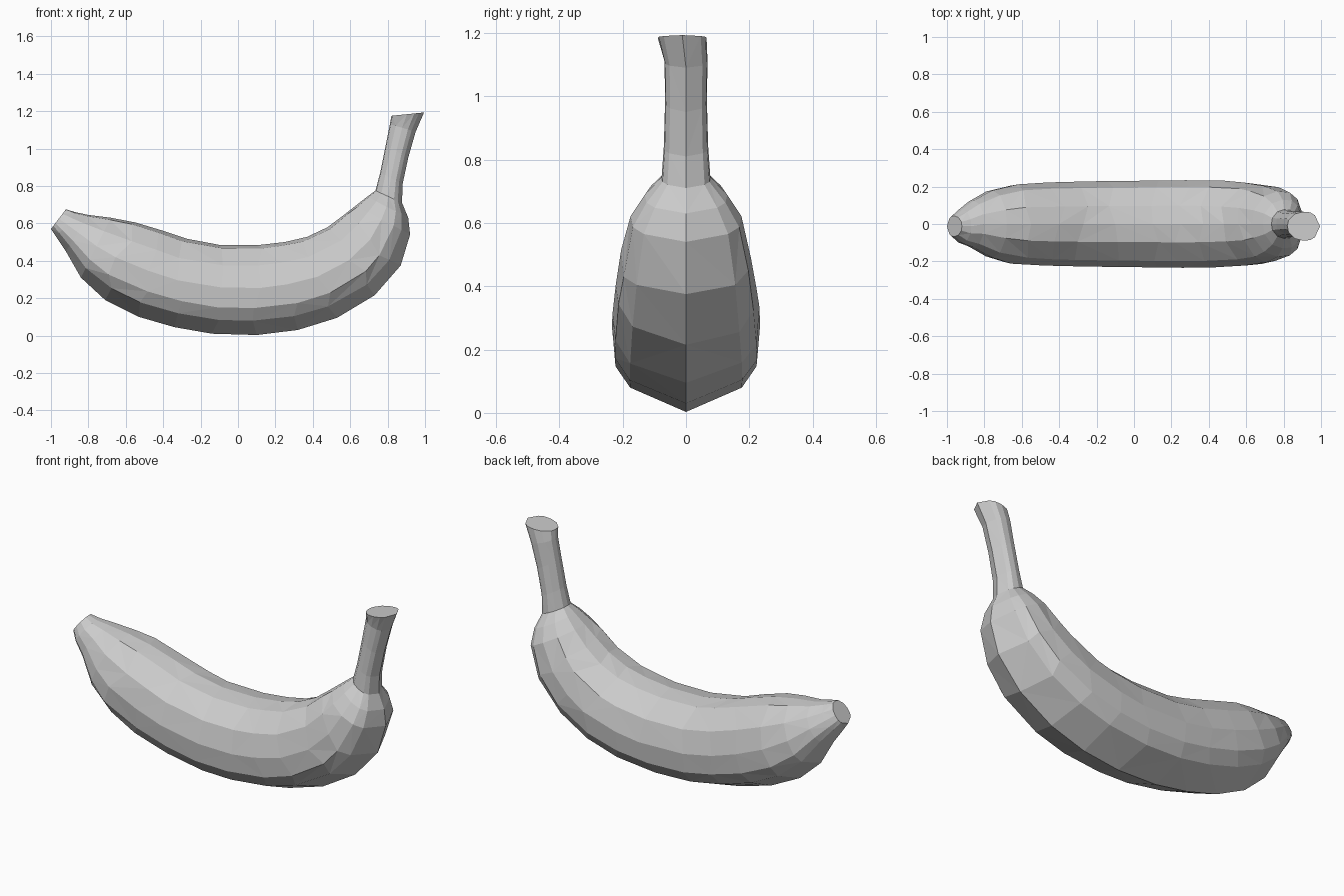
import bpy, bmesh, random
from mathutils import Vector

if "Cube" in bpy.data.objects:
    bpy.data.objects.remove(bpy.data.objects["Cube"], do_unlink=True)
random.seed(4)

# Single matte grey
grey = bpy.data.materials.new("plain grey")
grey.use_nodes = True
colour = (0.6, 0.6, 0.6, 1)
grey.diffuse_color = colour
grey.node_tree.nodes["Principled BSDF"].inputs["Base Color"].default_value = colour

# Slices from blossom tip to stem end: inner x, z, outer x, z, half width
slices = [
    (-.92, .675, -1, .57, .055), (-.87, .66, -.97, .525, .09),
    (-.8, .645, -.92, .45, .125), (-.68, .63, -.84, .31, .18),
    (-.55, .605, -.71, .19, .212), (-.4, .56, -.53, .1, .222),
    (-.27, .517, -.34, .045, .226), (-.1, .485, -.14, .01, .23),
    (.1, .483, .1, .003, .232), (.25, .5, .32, .03, .234),
    (.37, .528, .53, .095, .232), (.48, .58, .73, .215, .222),
    (.56, .64, .87, .375, .205), (.63, .695, .92, .54, .175),
    (.69, .742, .91, .63, .13), (.735, .775, .877, .71, .077),
    (.76, .87, .88, .81, .07), (.79, 1.02, .91, .95, .066),
    (.812, 1.13, .95, 1.09, .068), (.82, 1.175, .995, 1.193, .077),
]

# Cross-section: side amount, then height from outer (-1) to inner (1)
half = [(.76, -.68), (.96, -.4), (1, .05), (.85, .55), (.42, .93)]
section = [(0, -1)] + half + [(0, 1)] + [(-s, t) for s, t in reversed(half)]

bm = bmesh.new()
rings = []
for n, (ix, iz, ox, oz, width) in enumerate(slices):
    inner, outer = Vector((ix, 0, iz)), Vector((ox, 0, oz))
    mid, arm = (inner + outer) / 2, (inner - outer) / 2
    along = Vector((arm.z, 0, -arm.x)).normalized()
    uneven = .035 if 3 < n < 13 else 0
    ring = []
    for s, t in section:
        p = mid + arm * t + Vector((0, width * s, 0))
        if abs(t) < 1:
            p += along * random.uniform(-uneven, uneven)
        if n in (0, 1, len(slices) - 1):
            p.y -= .012
        ring.append(bm.verts.new(p))
    rings.append(ring)

# Skin with irregular triangles, then close both ends
count = len(section)
for a, b in zip(rings, rings[1:]):
    for i in range(count):
        j = (i + 1) % count
        quad = [a[i], a[j], b[j], b[i]]
        if random.random() < .5:
            quad = quad[1:] + quad[:1]
        bm.faces.new((quad[0], quad[1], quad[2]))
        bm.faces.new((quad[0], quad[2], quad[3]))
bm.faces.new(rings[0])
bm.faces.new(rings[-1])
bmesh.ops.recalc_face_normals(bm, faces=bm.faces)

mesh = bpy.data.meshes.new("banana")
bm.to_mesh(mesh)
bm.free()
mesh.materials.append(grey)
bpy.context.collection.objects.link(bpy.data.objects.new("banana", mesh))
